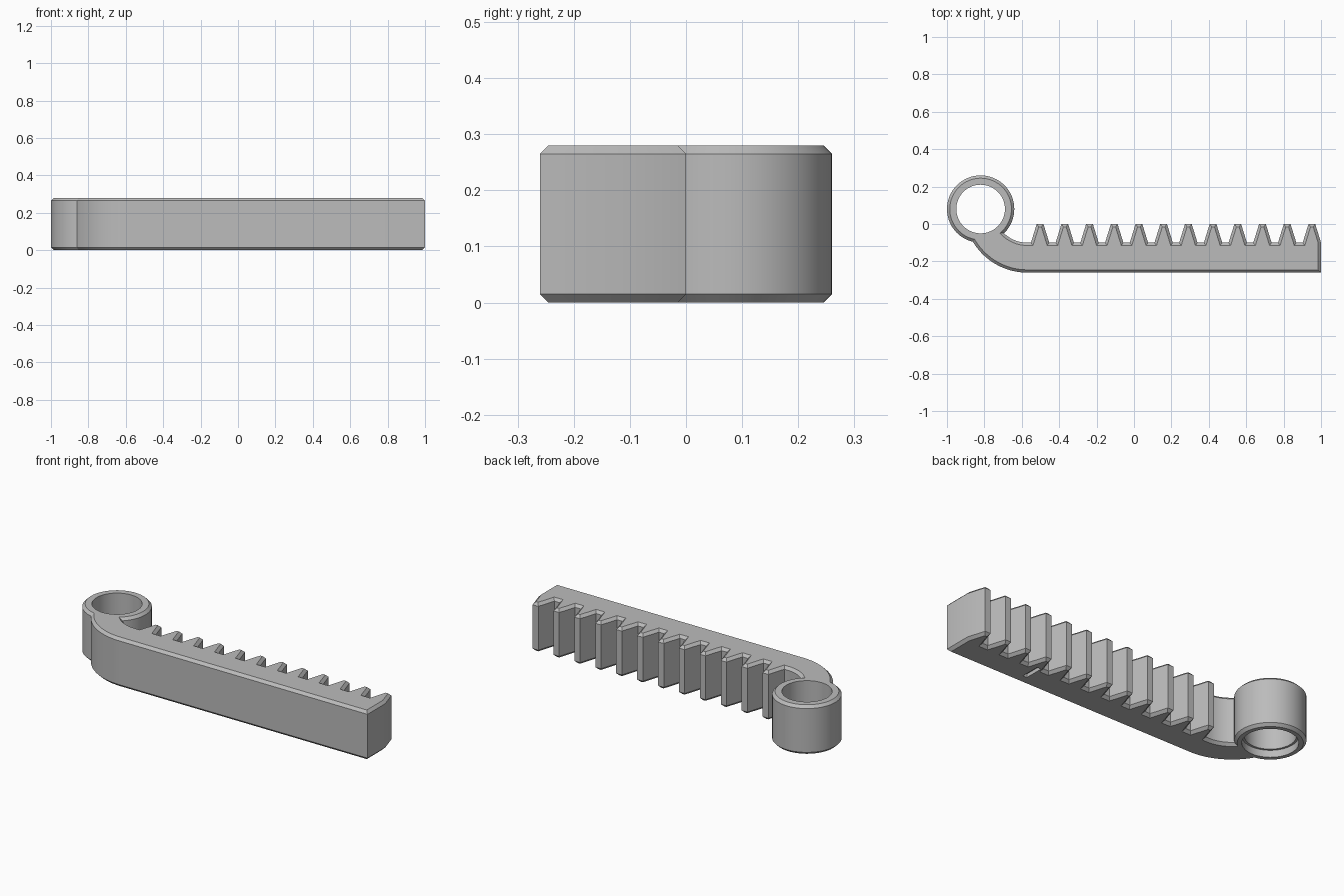
import bpy, bmesh, math
from mathutils import Vector

cube = bpy.data.objects.get("Cube")
if cube:
    bpy.data.objects.remove(cube, do_unlink=True)

H, C = 0.28, 0.015                    # thickness and edge chamfer
EYE = Vector((-0.82, 0.08))           # centre of the ring
BEND = Vector((-0.57, 0.08))          # centre of the curved neck
R_OUT, R_IN = 0.34, 0.18              # neck radii
ROOT, FRONT = -0.10, -0.26

steel = bpy.data.materials.new("plain_grey")
steel.use_nodes = True
GREY = (0.5, 0.5, 0.5, 1)
steel.diffuse_color = GREY
steel.node_tree.nodes["Principled BSDF"].inputs["Base Color"].default_value = GREY


def arc(centre, r, a0, a1, n):
    return [centre + r * Vector((math.cos(a0 + (a1 - a0) * i / n),
                                 math.sin(a0 + (a1 - a0) * i / n))) for i in range(n + 1)]


def inset(pts, d):
    """Mitred inward offset of a counter-clockwise outline."""
    out = []
    for i, p in enumerate(pts):
        e1 = (p - pts[i - 1]).normalized()
        e2 = (pts[(i + 1) % len(pts)] - p).normalized()
        n1, n2 = Vector((-e1.y, e1.x)), Vector((-e2.y, e2.x))
        out.append(p + (n1 + n2) * d / (1 + n1.dot(n2)))
    return out


def prism(name, pts, z0, z1, chamfer=0):
    """Extruded outline, optionally chamfered along both rims."""
    layers = [(z0, 0), (z1, 0)]
    if chamfer:
        layers = [(z0, chamfer), (z0 + chamfer, 0), (z1 - chamfer, 0), (z1, chamfer)]
    bm = bmesh.new()
    loops = [[bm.verts.new((p.x, p.y, z)) for p in inset(pts, d)] for z, d in layers]
    for lo, hi in zip(loops, loops[1:]):
        for i in range(len(pts)):
            j = (i + 1) % len(pts)
            bm.faces.new((lo[i], lo[j], hi[j], hi[i]))
    bm.faces.new(loops[0][::-1])
    bm.faces.new(loops[-1])
    mesh = bpy.data.meshes.new(name)
    bm.to_mesh(mesh)
    bm.free()
    mesh.materials.append(steel)
    obj = bpy.data.objects.new(name, mesh)
    bpy.context.collection.objects.link(obj)
    return obj


def combine(target, tool, operation):
    mod = target.modifiers.new(tool.name, "BOOLEAN")
    mod.operation, mod.object, mod.solver = operation, tool, "EXACT"
    bpy.context.view_layer.objects.active = target
    bpy.ops.object.modifier_apply(modifier=mod.name)
    bpy.data.objects.remove(tool, do_unlink=True)


def disc(r):
    return arc(EYE, r, 0, math.tau, 64)[:-1]


def neck_end(r):
    """Angle at which a neck arc reaches the middle of the ring wall."""
    return math.pi + math.acos((r * r + 0.04) / (0.5 * r))


# Rack outline: straight front, toothed back, curved neck
outline = [Vector((1, FRONT))]
pitch, half_root, half_tip = 0.1321, 0.049, 0.018
for i in range(12):
    x = 0.951 - i * pitch
    outline += [Vector((x + s, y)) for s, y in
                ((half_root, ROOT), (half_tip, 0), (-half_tip, 0), (-half_root, ROOT))]
outline += arc(BEND, R_IN, 1.5 * math.pi, neck_end(R_IN), 12)
outline += arc(BEND, R_OUT, neck_end(R_OUT), 1.5 * math.pi, 20)
rack = prism("toothed_rack", outline, 0, H, C)

# Ring joined to the neck, bored through with a wider recess underneath
combine(rack, prism("ring", disc(0.18), 0, H, C), "UNION")
combine(rack, prism("ring_bore", disc(0.13), -0.1, H + 0.1), "DIFFERENCE")
combine(rack, prism("ring_recess", disc(0.142), -0.1, 0.04), "DIFFERENCE")

# Small slot in the underside
slot = [Vector(p) for p in ((0.53, -0.2), (0.555, -0.2), (0.555, -0.09), (0.53, -0.09))]
combine(rack, prism("slot", slot, -0.1, 0.02), "DIFFERENCE")

bpy.ops.object.select_all(action="DESELECT")
rack.select_set(True)
bpy.context.view_layer.objects.active = rack
bpy.ops.object.shade_smooth_by_angle(angle=math.radians(25))
